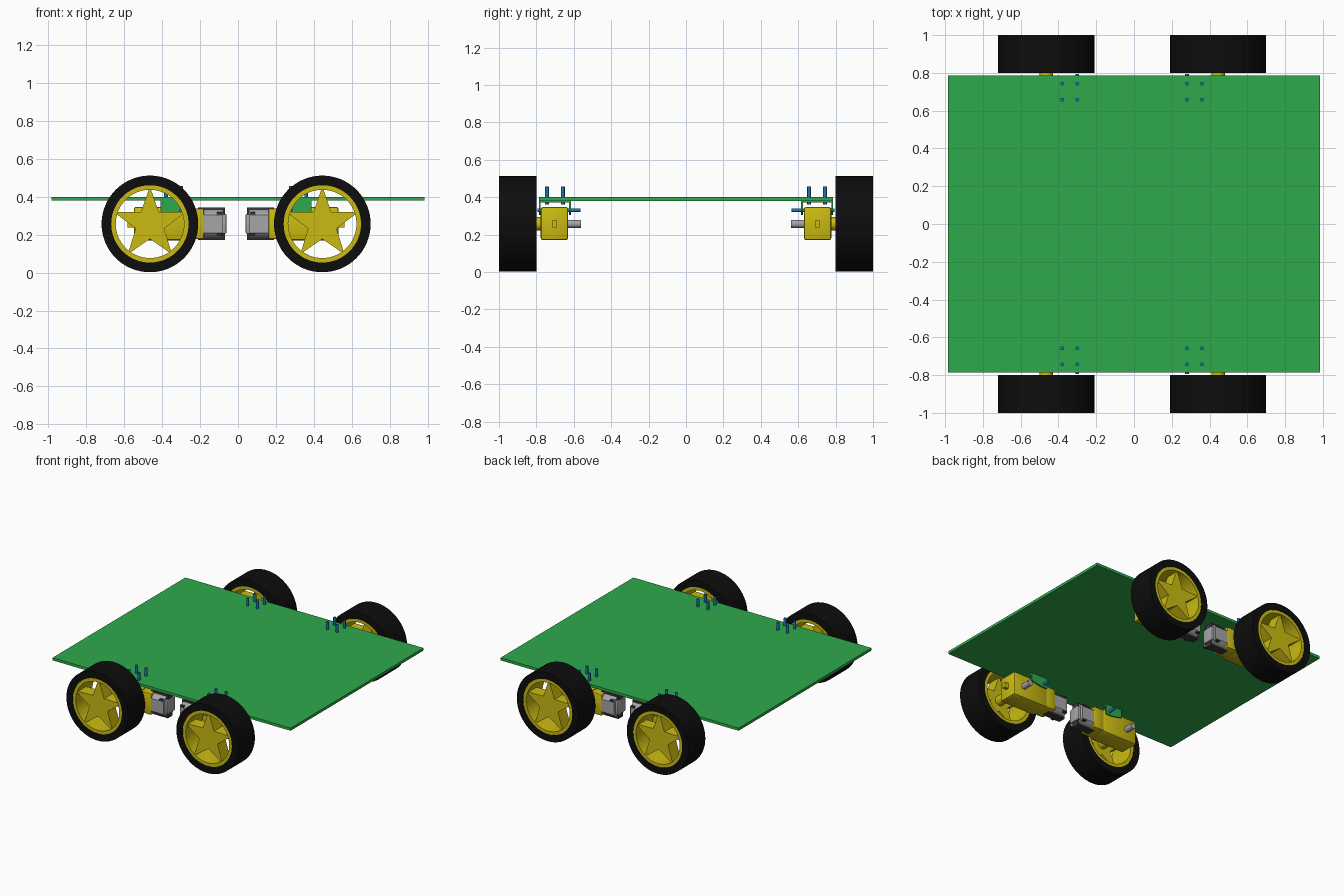
import bpy, bmesh, math
from mathutils import Matrix, Vector

if "Cube" in bpy.data.objects:
    bpy.data.objects.remove(bpy.data.objects["Cube"])


def material(name, rgb):
    m = bpy.data.materials.new(name)
    m.diffuse_color = (*rgb, 1)
    m.use_nodes = True
    m.node_tree.nodes["Principled BSDF"].inputs["Base Color"].default_value = m.diffuse_color
    return m


GREEN = material("board green", (0.028, 0.40, 0.072))
YELLOW = material("plastic yellow", (0.60, 0.50, 0.006))
BLACK = material("tyre black", (0.004, 0.004, 0.004))
BLUE = material("bolt blue", (0.008, 0.19, 0.46))
GREY = material("motor grey", (0.38, 0.38, 0.40))
DARK = material("strap dark grey", (0.04, 0.04, 0.045))

MID_X = -0.01            # the drive units mirror about this plane
AXLE_X, AXLE_Z = 0.455, 0.257


def finish(name, bm, mat, smooth=True):
    bmesh.ops.recalc_face_normals(bm, faces=bm.faces[:])
    me = bpy.data.meshes.new(name)
    bm.to_mesh(me)
    bm.free()
    ob = bpy.data.objects.new(name, me)
    bpy.context.collection.objects.link(ob)
    me.materials.append(mat)
    if smooth:
        bpy.context.view_layer.objects.active = ob
        ob.select_set(True)
        bpy.ops.object.shade_smooth_by_angle(angle=math.radians(35))
        ob.select_set(False)


def four(name, bm, mat, smooth=True):
    """Place a corner part at all four corners."""
    for sx, side in ((-1, "left"), (1, "right")):
        for sy, end in ((-1, "front"), (1, "back")):
            c = bm.copy()
            for v in c.verts:
                v.co = Vector((MID_X + sx * v.co.x, sy * v.co.y, v.co.z))
            finish(f"{end}_{side}_{name}", c, mat, smooth)
    bm.free()


def box(bm, x0, x1, y0, y1, z0, z1, bevel=0.0, segments=2):
    part = bmesh.new()
    m = Matrix.Translation(((x0 + x1) / 2, (y0 + y1) / 2, (z0 + z1) / 2))
    bmesh.ops.create_cube(part, size=1, matrix=m @ Matrix.Diagonal((x1 - x0, y1 - y0, z1 - z0, 1)))
    if bevel:
        bmesh.ops.bevel(part, geom=part.edges[:], offset=bevel, segments=segments,
                        profile=0.5, affect='EDGES')
    me = bpy.data.meshes.new("temp")
    part.to_mesh(me)
    part.free()
    bm.from_mesh(me)
    bpy.data.meshes.remove(me)
    return bm


def rod(bm, a, b, r, n=16):
    a, b = Vector(a), Vector(b)
    turn = (b - a).to_track_quat('Z', 'Y').to_matrix().to_4x4()
    bmesh.ops.create_cone(bm, cap_ends=True, segments=n, radius1=r, radius2=r,
                          depth=(b - a).length, matrix=Matrix.Translation((a + b) / 2) @ turn)
    return bm


def ring(profile, n=64):
    """Spin a closed (radius, y) outline around the wheel axle."""
    bm = bmesh.new()
    loops = []
    for i in range(n):
        t = 2 * math.pi * i / n
        loops.append([bm.verts.new((AXLE_X + r * math.cos(t), y, AXLE_Z + r * math.sin(t)))
                      for r, y in profile])
    k = len(profile)
    for i in range(n):
        a, b = loops[i], loops[(i + 1) % n]
        for j in range(k):
            bm.faces.new((a[j], a[(j + 1) % k], b[(j + 1) % k], b[j]))
    return bm


def prism(outline, y0, y1):
    """Extrude an (x, z) outline along y."""
    bm = bmesh.new()
    f = bm.faces.new([bm.verts.new((x, y0, z)) for x, z in outline])
    ext = bmesh.ops.extrude_face_region(bm, geom=[f])
    for v in ext["geom"]:
        if isinstance(v, bmesh.types.BMVert):
            v.co.y = y1
    return bm


# Board
finish("board", box(bmesh.new(), -0.985, 0.985, -0.785, 0.785, 0.38, 0.40), GREEN, False)

# Wheels: tyre, rim and star shaped spokes
four("tyre", ring([(0.204, 0.80), (0.255, 0.80), (0.255, 1.0), (0.204, 1.0)]), BLACK)
four("rim", ring([(0.180, 0.803), (0.205, 0.803), (0.205, 0.997), (0.180, 0.997)]), YELLOW)
star = []
for i in range(10):
    r = 0.079 if i % 2 else 0.198
    t = math.pi / 2 + i * math.pi / 5
    star.append((AXLE_X + r * math.cos(t), AXLE_Z + r * math.sin(t)))
four("wheel_star", prism(star, 0.89, 0.985), YELLOW, False)
four("wheel_hub", rod(bmesh.new(), (AXLE_X, 0.77, AXLE_Z), (AXLE_X, 0.90, AXLE_Z), 0.036, 24), YELLOW)

# Gearbox: main housing, neck towards the motor, end lug and clip tabs
gear = box(bmesh.new(), 0.25, 0.54, 0.630, 0.777, 0.170, 0.347, 0.012)
box(gear, 0.17, 0.26, 0.636, 0.771, 0.178, 0.339, 0.008)
box(gear, 0.53, 0.573, 0.692, 0.715, 0.237, 0.277)
four("gearbox", gear, YELLOW)

# Axle stub on the inner side
four("axle", rod(bmesh.new(), (AXLE_X, 0.562, AXLE_Z), (AXLE_X, 0.64, AXLE_Z), 0.022, 20), GREY)

# Motor can: a cylinder flattened on its two sides, with end boss
motor = rod(bmesh.new(), (0.068, 0.703, 0.257), (0.18, 0.703, 0.257), 0.08, 40)
for v in motor.verts:
    v.co.y = max(0.638, min(0.768, v.co.y))
box(motor, 0.05, 0.075, 0.655, 0.751, 0.205, 0.31, 0.008)
four("motor", motor, GREY)

# Strap wrapped over the motor, top, bottom and end
strap = box(bmesh.new(), 0.068, 0.20, 0.675, 0.731, 0.332, 0.343)
box(strap, 0.068, 0.20, 0.675, 0.731, 0.171, 0.182)
box(strap, 0.058, 0.070, 0.675, 0.731, 0.171, 0.343)
box(strap, 0.075, 0.10, 0.632, 0.774, 0.195, 0.207)
box(strap, 0.075, 0.10, 0.632, 0.774, 0.307, 0.319)
four("motor_strap", strap, DARK, False)

# Bracket: top flange under the board and a tapered cheek on each side
top = box(bmesh.new(), 0.262, 0.398, 0.616, 0.787, 0.371, 0.381)
four("bracket_top", top, GREEN, False)
cheek = [(0.262, 0.381), (0.398, 0.381), (0.398, 0.322), (0.315, 0.305), (0.262, 0.305)]
four("bracket_inner_cheek", prism(cheek, 0.616, 0.626), GREEN, False)
four("bracket_outer_cheek", prism(cheek, 0.778, 0.787), GREEN, False)

# Bolts: four upright through the board, one crosswise through the gearbox
bolts = bmesh.new()
for x in (0.29, 0.37):
    for y in (0.658, 0.743):
        rod(bolts, (x, y, 0.36), (x, y, 0.457), 0.010, 12)
rod(bolts, (0.29, 0.563, 0.33), (0.29, 0.795, 0.33), 0.010, 12)
four("bolts", bolts, BLUE)
